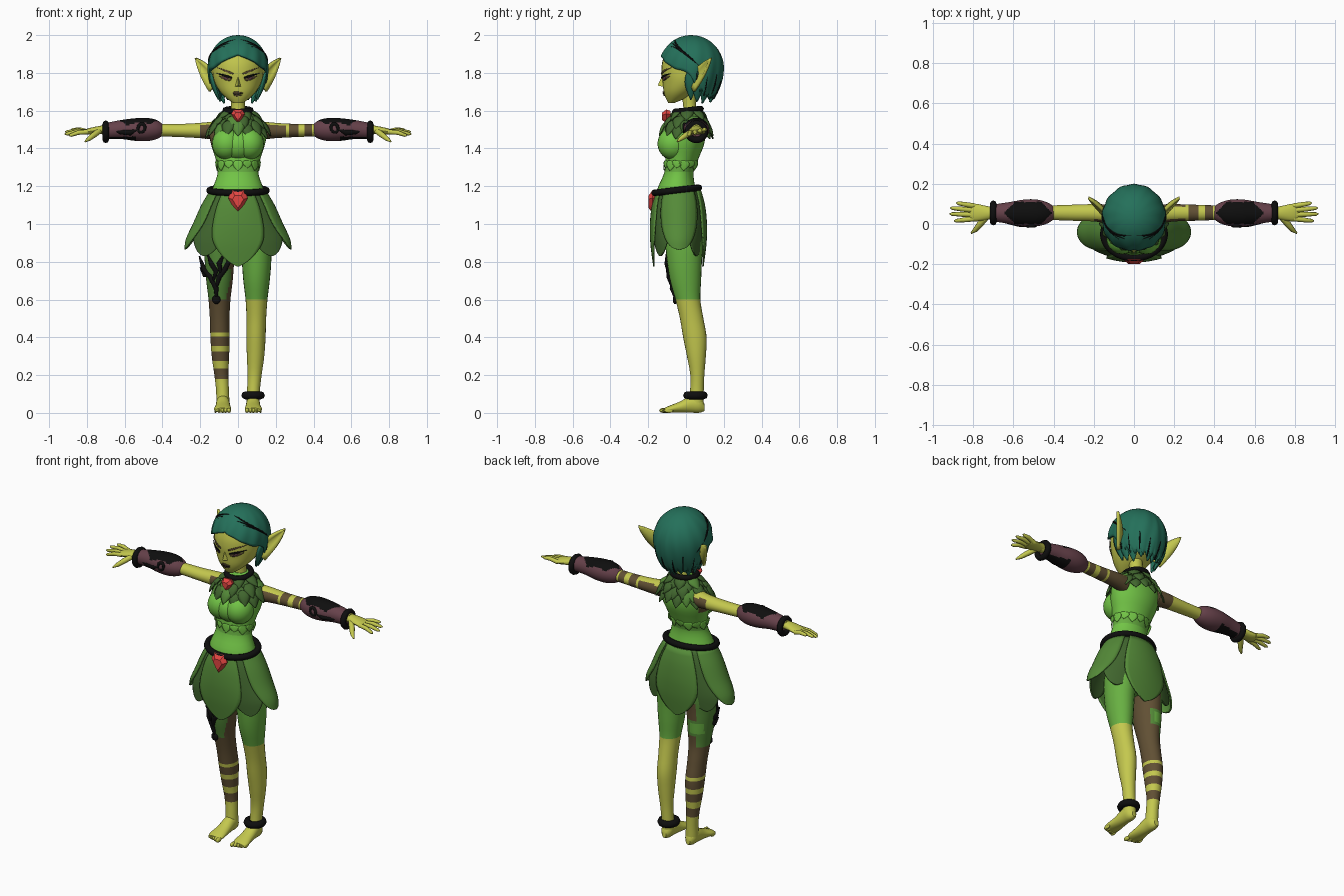
import bpy, bmesh, math
from mathutils import Vector as V
from math import sin, cos, pi

if "Cube" in bpy.data.objects:
    bpy.data.objects.remove(bpy.data.objects["Cube"])

def srgb(*c):
    return [((v / 255 + .055) / 1.055) ** 2.4 if v > 10 else v / 3295 for v in c] + [1]

COL = dict(skin=(196, 200, 78), bright_green=(114, 196, 70), thigh_green=(104, 176, 66),
           skirt_green=(84, 138, 56), leaf_green=(66, 104, 47), teal_hair=(36, 112, 90),
           brown=(97, 80, 52), plum=(102, 65, 74), red=(228, 70, 66), black=(14, 14, 14))
NAMES = list(COL)
MATS = []
for n, c in COL.items():
    m = bpy.data.materials.new(n)
    m.diffuse_color = srgb(*c)
    m.use_nodes = True
    m.node_tree.nodes["Principled BSDF"].inputs["Base Color"].default_value = m.diffuse_color
    MATS.append(m)

def finish(name, bm, color, angle=40, normals=True):
    """Mesh to object; color is a name or a rule on the face centre."""
    if normals:
        bmesh.ops.recalc_face_normals(bm, faces=bm.faces)
    used = []
    for f in bm.faces:
        c = color if isinstance(color, str) else color(f.calc_center_median())
        if c not in used:
            used.append(c)
        f.material_index = used.index(c)
    me = bpy.data.meshes.new(name)
    bm.to_mesh(me)
    bm.free()
    for c in used:
        me.materials.append(MATS[NAMES.index(c)])
    ob = bpy.data.objects.new(name, me)
    bpy.context.collection.objects.link(ob)
    bpy.ops.object.select_all(action='DESELECT')
    ob.select_set(True)
    bpy.context.view_layer.objects.active = ob
    if angle:
        bpy.ops.object.shade_smooth_by_angle(angle=math.radians(angle))
    return ob

def interp(keys, t):
    """Smooth interpolation through keyed rows."""
    i = max(0, min(len(keys) - 2, sum(k[0] <= t for k in keys) - 1))
    a, b = keys[i], keys[i + 1]
    p, q = keys[max(i - 1, 0)], keys[min(i + 2, len(keys) - 1)]
    h = b[0] - a[0]
    u = max(0, min(1, (t - a[0]) / h))
    out = []
    for j in range(1, len(a)):
        m0 = (b[j] - p[j]) / (b[0] - p[0]) * h
        m1 = (q[j] - a[j]) / (q[0] - a[0]) * h
        out.append((2*u**3 - 3*u*u + 1) * a[j] + (u**3 - 2*u*u + u) * m0
                   + (3*u*u - 2*u**3) * b[j] + (u**3 - u*u) * m1)
    return out

def grid(bm, rows, closed):
    vs = [[bm.verts.new(p) for p in r] for r in rows]
    n = len(vs[0])
    for a, b in zip(vs, vs[1:]):
        for i in range(n if closed else n - 1):
            j = (i + 1) % n
            bm.faces.new((a[i], a[j], b[j], b[i]))
    return vs

def loft(name, keys, color, axis='Z', s=1, cuts=(), steps=24, sides=24):
    """Elliptic rings (t, c1, r1, c2, r2) along an axis; s mirrors in x."""
    t0, t1 = keys[0][0], keys[-1][0]
    ts = sorted(set([t0 + (t1 - t0) * i / steps for i in range(steps + 1)] + list(cuts)))
    rows = []
    for t in ts:
        c1, r1, c2, r2 = interp(keys, t)
        row = []
        for i in range(sides):
            a, b = c1 + r1 * cos(2*pi*i/sides), c2 + r2 * sin(2*pi*i/sides)
            p = {'Z': (a, b, t), 'X': (t, a, b), 'Y': (a, t, b)}[axis]
            row.append((p[0] * s, p[1], p[2]))
        rows.append(row)
    bm = bmesh.new()
    vs = grid(bm, rows, True)
    bm.faces.new(vs[0])
    bm.faces.new(vs[-1])
    return finish(name, bm, color)

def tube(name, pts, radii, color, cyclic=False):
    cu = bpy.data.curves.new(name, 'CURVE')
    cu.dimensions, cu.bevel_depth, cu.bevel_resolution, cu.use_fill_caps = '3D', 1, 2, True
    cu.resolution_u = 4
    sp = cu.splines.new('NURBS' if cyclic else 'POLY')
    sp.points.add(len(pts) - 1)
    for q, p, r in zip(sp.points, pts, radii):
        q.co, q.radius = (*p, 1), r
    sp.use_cyclic_u = cyclic
    ob = bpy.data.objects.new(name, cu)
    bpy.context.collection.objects.link(ob)
    me = bpy.data.meshes.new_from_object(ob.evaluated_get(bpy.context.evaluated_depsgraph_get()))
    bpy.data.objects.remove(ob)
    me.materials.clear()
    bm = bmesh.new()
    bm.from_mesh(me)
    return finish(name, bm, color, 60)

def ellipse(cx, cy, cz, rx, ry, tilt=0, n=20):
    return [(cx + rx*cos(2*pi*i/n), cy + ry*sin(2*pi*i/n), cz + tilt*sin(2*pi*i/n)) for i in range(n)]

def blob(name, parts, color):
    bm = bmesh.new()
    for c, r in parts:
        g = bmesh.ops.create_uvsphere(bm, u_segments=20, v_segments=12, radius=1)
        for v in g['verts']:
            v.co = V(c) + V(v.co[i] * r[i] for i in range(3))
    return finish(name, bm, color, 60)

def sheet(name, rows, color, thick=.008):
    bm = bmesh.new()
    grid(bm, rows, False)
    bmesh.ops.remove_doubles(bm, verts=bm.verts, dist=1e-5)
    ob = finish(name, bm, color, 50, False)
    md = ob.modifiers.new('thickness', 'SOLIDIFY')
    md.thickness, md.offset = thick, 0
    return ob

def leaf(name, base, tip, width, normal, color, bulge=.01, thick=.006, snap=None,
         shape=lambda u: max(.03, sin(pi * (.12 + .88*u) ** .8))):
    """Pointed blade from base to tip, raised along its middle."""
    base, tip, n = V(base), V(tip), V(normal).normalized()
    w = (tip - base).cross(n).normalized()
    rows = []
    for i in range(9):
        u = i / 8
        row = [base.lerp(tip, u) + w * width * shape(u) * k + n * bulge * sin(pi*u) * (1 - abs(k))
               for k in (-1, -.5, 0, .5, 1)]
        rows.append([snap(p) for p in row] if snap else row)
    return sheet(name, rows, color, thick)

# Torso, bust and hem fringe
loft('torso', [(.85, 0, .04, 0, .05), (.92, 0, .13, -.02, .095), (1.05, 0, .155, -.03, .115),
     (1.17, 0, .14, -.05, .105), (1.27, 0, .108, -.038, .078), (1.35, 0, .12, -.02, .088),
     (1.43, 0, .145, -.002, .1), (1.51, 0, .15, .015, .085), (1.57, 0, .1, .02, .06),
     (1.61, 0, .045, .022, .04)],
     lambda p: 'brown' if p.x < -.115 and 1.42 < p.z < 1.54 else
     'thigh_green' if p.z < 1.1 or 1.275 < p.z < 1.31 else 'bright_green',
     cuts=(1.1, 1.275, 1.31), steps=30, sides=32)
blob('bust', [((s * .06, -.068, 1.425), (.078, .083, .085)) for s in (-1, 1)]
     + [((0, -.068, 1.42), (.09, .08, .082))], 'bright_green')
for i in range(14):
    a = 2 * pi * i / 14
    leaf('hem_point', (.117*sin(a), -.025 - .088*cos(a), 1.335), (.113*sin(a), -.033 - .083*cos(a), 1.282 + .015*(i % 2)),
         .028, (sin(a), -cos(a), 0), 'bright_green', .002, .003)

# Head and neck
loft('neck', [(1.56, 0, .042, .022, .04), (1.62, 0, .036, .02, .034), (1.72, 0, .04, .01, .04)], 'skin', steps=6)
HEAD = [(1.64, 0, .025, -.078, .015), (1.665, 0, .06, -.055, .052), (1.70, 0, .095, -.03, .088),
        (1.75, 0, .124, 0, .124), (1.8, 0, .135, .01, .14), (1.86, 0, .135, .015, .14),
        (1.92, 0, .11, .02, .12), (1.965, 0, .05, .02, .06)]
loft('head', HEAD, 'skin', sides=32)

def on_face(p, lift=.003):
    _, rx, cy, ry = interp(HEAD, p.z)
    return V((p.x, cy - ry * math.sqrt(max(0, 1 - (p.x / rx) ** 2)) - lift, p.z))

bm = bmesh.new()
nose = [bm.verts.new(p) for p in ((0, -.124, 1.79), (-.02, -.112, 1.725), (.02, -.112, 1.725), (0, -.15, 1.733))]
for f in ((0, 1, 3), (0, 3, 2), (1, 2, 3), (0, 2, 1)):
    bm.faces.new([nose[i] for i in f])
finish('nose', bm, 'skin', 60)
F = (0, -1, 0)
for s in (-1, 1):
    leaf('eye', (s*.036, 0, 1.765), (s*.1, 0, 1.782), .011, F, 'brown', 0, .004, on_face)
    leaf('iris', (s*.054, 0, 1.77), (s*.078, 0, 1.775), .008, F, 'plum', 0, .003, lambda p: on_face(p, .005))
    leaf('upper_lash', (s*.032, 0, 1.774), (s*.112, 0, 1.798), .0055, F, 'black', 0, .004, lambda p: on_face(p, .006))
    leaf('brow', (s*.025, 0, 1.795), (s*.11, 0, 1.828), .005, F, 'brown', 0, .004, on_face)
    leaf('ear', (s*.122, .025, 1.735), (s*.226, .13, 1.878), .056, (s*.6, -.8, .1), 'skin', -.016, .014,
         shape=lambda u: max(.02, (1 - u) ** .85 * (.85 + .7*u)))
leaf('upper_lip', (-.026, 0, 1.695), (.026, 0, 1.695), .006, F, 'brown', 0, .006, on_face)
leaf('lip_line', (-.027, 0, 1.689), (.027, 0, 1.689), .002, F, 'black', 0, .005, lambda p: on_face(p, .005))
leaf('lower_lip', (-.02, 0, 1.682), (.02, 0, 1.682), .005, F, 'brown', 0, .006, on_face)

# Hair: parted cap with a ragged lower edge, grooves and hanging locks
def hair_pt(a, z, k=1):
    d = z - 1.83
    r = k * (math.sqrt(max(0, 1 - (d / .163) ** 2)) if d > 0 else 1 - .25 * (d / .15) ** 2)
    return V((.153 * r * sin(a), .028 - .164 * r * cos(a), z))

EDGE = [(0, 1.895), (.5, 1.865), (1.0, 1.825), (1.45, 1.80), (1.8, 1.74), (2.2, 1.70), (3.15, 1.69)]
rows = []
for j in range(19):
    u, row = j / 18, []
    for i in range(129):
        a = -pi + 2 * pi * i / 128
        low = interp(EDGE, abs(a))[0] - (.025 * (i % 4) / 3 if abs(a) > 1.6 else 0)
        row.append(hair_pt(a, 1.993 - (1.993 - low) * u ** 1.7, 1 + .018 * u * sin(13 * abs(a) + 6 * u)))
    rows.append(row)
sheet('hair_cap', rows, 'teal_hair', .014)
for s in (-1, 1):
    for k in range(3):
        pts = [hair_pt(s * (.12 + .25*k + 1.5*t/10), 1.97 - .018*k - .001*(1 + .3*k)*t*t, 1.04) + V((0, 0, .005))
               for t in range(11)]
        tube('hair_groove', pts, [.0005 + .004 * sin(pi*t/10) for t in range(11)], 'black')
    for a, z0, z1 in ((1.55, 1.81, 1.66), (1.85, 1.78, 1.65), (2.2, 1.77, 1.64), (2.6, 1.77, 1.66), (3.0, 1.77, 1.645)):
        leaf('hair_lock', hair_pt(s*a, z0, .97), hair_pt(s*a, z1, .97), .03, (sin(s*a), -cos(a), 0), 'teal_hair', .012, .012)
    for a, z in ((1.75, 1.81), (2.1, 1.78), (2.5, 1.79), (2.9, 1.76)):
        tube('lock_groove', [hair_pt(s*a, z - .025*t, 1.05) for t in range(5)], [.001, .003, .004, .004, .003], 'black')

# Leaf collar, neckband and gems
for r, (n, b, t) in enumerate([(17, (.13, .09, 1.545), (.172, .13, 1.465)),
                               (15, (.1, .08, 1.57), (.16, .12, 1.505)), (13, (.06, .055, 1.605), (.128, .1, 1.55))]):
    for i in range(n):
        a = 2 * pi * (i + r * .5) / n
        fwd = .026 * max(0, cos(a)) * (1 - .4 * r)
        P = [(q[0]*sin(a), .015 - fwd - q[1]*cos(a), q[2] - (.015 if i % 2 else 0)) for q in (b, t)]
        leaf('collar_leaf', P[0], P[1], .034, (sin(a)*.7, -cos(a)*.7, .7), 'skirt_green' if (i + r) % 5 == 0 else 'leaf_green', .012)
tube('neckband', ellipse(0, .01, 1.602, .068, .07, .008), [.016] * 20, 'black', True)

def gem(name, c, w, h, d):
    bm = bmesh.new()
    o = [(-.6, 1), (.6, 1), (1, .35), (.45, -.5), (0, -1), (-.45, -.5), (-1, .35)]
    rows = [[(c[0] + x*w*k, c[1] - y, c[2] + z*h*k) for x, z in o] for k, y in ((.8, -d), (1, 0), (.55, d))]
    vs = grid(bm, rows, True)
    bm.faces.new(vs[0])
    bm.faces.new(vs[-1])
    finish(name, bm, 'red', 0)
gem('neck_gem', (0, -.104, 1.57), .037, .036, .022)
gem('belt_gem', (0, -.178, 1.118), .053, .06, .02)

# Belt and petal skirt
tube('belt', ellipse(0, -.05, 1.178, .153, .12, .014), [.018] * 20, 'black', True)
SKIRT = [(.77, .29, .125), (.87, .28, .138), (.92, .272, .142), (1.0, .235, .143), (1.1, .19, .133), (1.18, .142, .112)]

def petal(name, mid, half, low, color, k, power, flare=0):
    rows = []
    for j in range(19):
        v = 1 - (1 - j / 18) ** 1.5
        z = 1.175 + (low - 1.175) * v
        rx, ry = interp(SKIRT, z)
        hw = half * max(.02, (1 + flare * (v - .5)) * (1 - v ** 2.5) ** power)
        rows.append([(k*rx*sin(mid + hw*i/6), -.04 - k*ry*cos(mid + hw*i/6), z) for i in range(-6, 7)])
    sheet(name, rows, color)

for s in (-1, 1):
    petal('side_petal', s * 1.6, .78, .865, 'skirt_green', 1, .42)
    for a in (.72, 2.42):
        petal('under_petal', s * a, .62, .83, 'leaf_green', .94, .6)
petal('front_petal', 0, .66, .775, 'skirt_green', 1.03, .8, .3)
petal('back_petal', pi, .66, .775, 'skirt_green', 1.03, .8, .3)

# Legs and feet
LEG = [(.05, .08, .035, .055, .038), (.12, .082, .034, .058, .036), (.2, .088, .037, .06, .037),
       (.3, .093, .046, .055, .05), (.4, .095, .051, .047, .062), (.5, .097, .052, .03, .062),
       (.6, .098, .058, .01, .066), (.7, .098, .07, -.002, .082), (.8, .098, .078, -.008, .092),
       (.92, .09, .085, -.01, .1), (1.0, .08, .07, -.02, .08)]
BANDS = (.18, .235, .275, .325, .355, .405, .425, .6)

def wrapped_leg(p):
    if p.z > .6:
        if p.y > .03 and abs(p.x + .12) < .035 and .69 < p.z < .75:
            return 'thigh_green'
        inner = p.x > -.06 and (p.y > -.05 or p.z > .76)
        back = p.y > .02 and p.x > -.12 and not .67 < p.z < .77
        return 'brown' if p.z < .87 and (inner or back) else 'skirt_green'
    return 'brown' if sum(p.z > b for b in BANDS) % 2 else 'skin'

loft('wrapped_leg', LEG, wrapped_leg, s=-1, cuts=BANDS + (.87,), steps=60, sides=56)
loft('plain_leg', LEG, lambda p: 'skin' if p.z < .6 else 'thigh_green', cuts=(.6,), steps=30)
for s in (-1, 1):
    loft('foot', [(-.115, .082, .036, .014, .012), (-.09, .082, .046, .019, .018), (-.03, .08, .04, .031, .03),
         (.03, .08, .036, .047, .046), (.075, .08, .032, .045, .044), (.097, .08, .014, .03, .02)], 'skin', 'Y', s, steps=14)
    blob('toes', [((s*(.048 + .0175*i), -.118 + .007*i, .013), (.011 - .0008*i, .024, .013)) for i in range(5)], 'skin')
tube('anklet', ellipse(.08, .05, .093, .042, .045), [.021] * 20, 'black', True)

# Vine ornament lying on the thigh
def on_leg(x, z):
    cx, rx, cy, ry = interp(LEG, z)
    k = max(-.98, min(.98, (-x - cx) / rx))
    return (min(x, -cx - k*rx*1.02), cy - ry*math.sqrt(1 - k*k)*1.02, z)
for path in ([(-.115, .6), (-.115, .66), (-.145, .72), (-.18, .76), (-.205, .83)],
             [(-.115, .66), (-.1, .72), (-.07, .76), (-.05, .8), (-.045, .87)],
             [(-.13, .7), (-.115, .75), (-.14, .79), (-.16, .84)],
             [(-.15, .73), (-.175, .73), (-.2, .77)], [(-.09, .73), (-.1, .79), (-.075, .84)]):
    tube('thigh_vine', [on_leg(*p) for p in path], [.006] + [.014] * (len(path) - 2) + [.004], 'black')
blob('vine_bud', [((-.115, -.058, .6), (.022, .012, .024))], 'black')

# Arms, gauntlets and hands
ARM = [(.11, .045, .05, 1.495, .05), (.18, .055, .044, 1.495, .042), (.3, .056, .04, 1.495, .035),
       (.45, .056, .035, 1.498, .033), (.72, .055, .028, 1.5, .026)]
STRIPES = (.15, .255, .27, .32, .352, .392)
FINGERS = ((.09, .885, .105, 1.5), (.068, .915, .08, 1.488), (.046, .918, .05, 1.476), (.026, .895, .015, 1.468))

def arm_color(p):
    if abs(p.x) < (.26 if p.x > 0 else .2):
        return 'brown' if p.z < 1.522 and abs(p.x) < .256 else 'skin'
    return 'brown' if p.x > 0 and sum(p.x > b for b in STRIPES) % 2 else 'skin'

def gauntlet_color(p):
    d = min(1, 2.2 * (1 - abs(abs(p.x) - .525) / .12))
    if abs(p.y - .055) < .055 * d and p.z > 1.5:
        return 'black'
    return 'black' if p.z < 1.462 and .54 < abs(p.x) < .68 else 'plum'

for s in (-1, 1):
    loft('arm', ARM, arm_color, 'X', s, STRIPES + (.2,), 20, 24)
    loft('gauntlet', [(.395, .055, .03, 1.498, .028), (.43, .055, .052, 1.5, .05), (.48, .055, .066, 1.5, .061),
         (.54, .055, .067, 1.5, .06), (.62, .055, .054, 1.5, .05), (.7, .055, .042, 1.493, .042)],
         gauntlet_color, 'X', s, steps=44, sides=48)
    tube('wrist_band', [(s*.7, .055 + .046*cos(pi*i/8), 1.488 + .044*sin(pi*i/8)) for i in range(16)], [.017] * 16, 'black', True)
    # scroll on the front of the gauntlet
    tube('scroll', [(s*(.5 + .03*(1 - i/14)*cos(i*.55) + .002*i), -.01 + .0004*i, 1.502 + .034*(1 - i/16)*sin(i*.55))
         for i in range(13)], [.009] * 13, 'black')
    tube('scroll_tail', [(s*.53, -.006, 1.5), (s*.57, .002, 1.485), (s*.62, .012, 1.487), (s*.68, .02, 1.5)],
         [.008, .016, .014, .005], 'black')
    loft('palm', [(.7, .055, .028, 1.5, .024), (.74, .055, .036, 1.497, .021), (.79, .057, .044, 1.49, .017),
         (.815, .057, .038, 1.487, .012)], 'skin', 'X', s, steps=10, sides=16)
    for y, tx, ty, tz in FINGERS:
        a, b = V((s*.795, y, 1.488)), V((s*tx, ty, tz))
        tube('finger', [a, a.lerp(b, .5) + V((0, 0, .006)), a.lerp(b, .9), b], [.013, .012, .009, .003], 'skin')
    tube('thumb', [(s*.735, .035, 1.492), (s*.765, .0, 1.47), (s*.79, -.03, 1.45), (s*.81, -.046, 1.436)],
         [.016, .016, .012, .004], 'skin')
